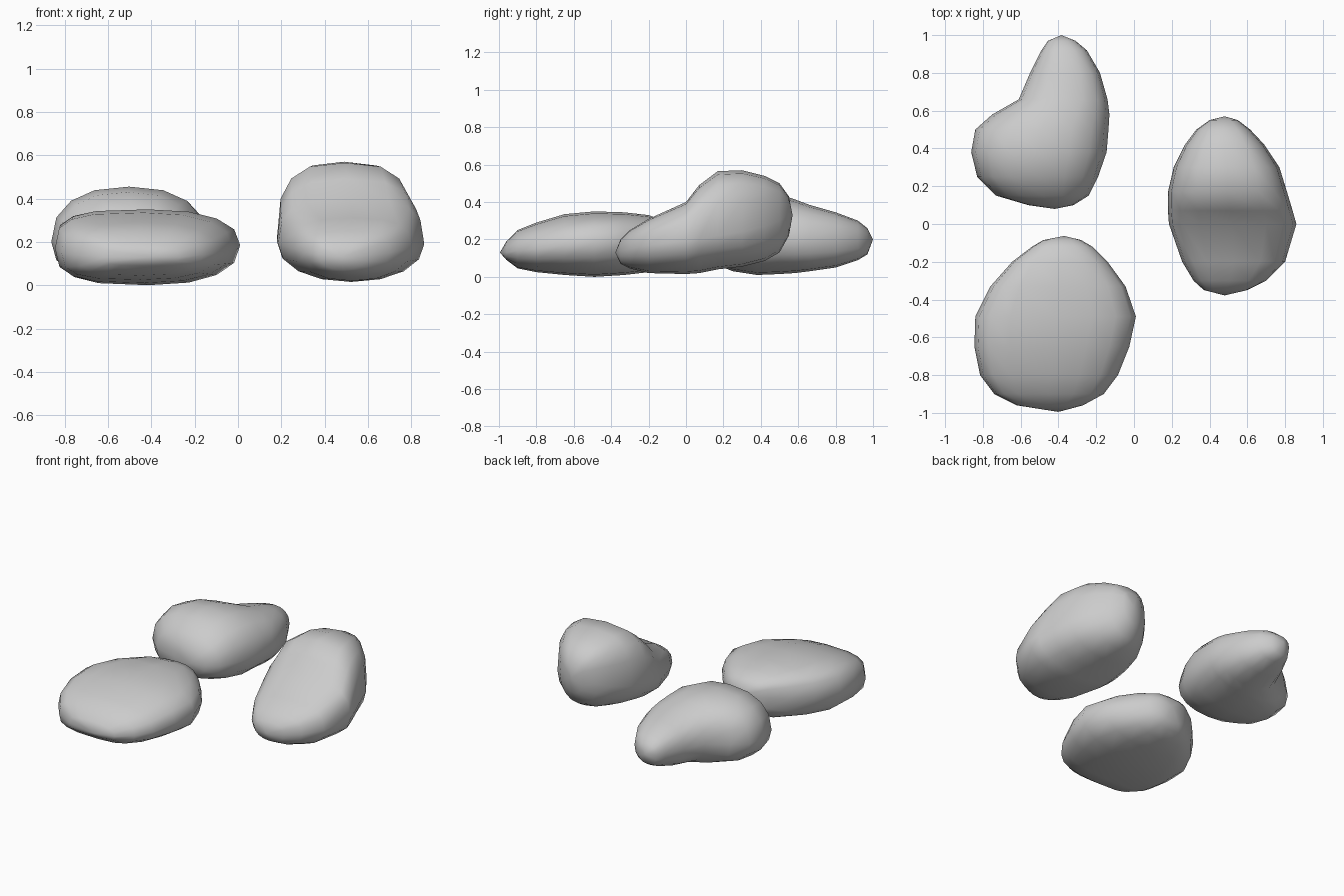
import bpy, bmesh, math

SEG = 16


def spow(v, p):
    return math.copysign(abs(v) ** p, v)


def stone(name, stations, start, end, power):
    """Loft superellipse sections along y.
    station: y, x_left, x_right, z_bottom, z_widest, z_top
    power: roundness for right-top, left-top, left-bottom, right-bottom quarter"""
    bm = bmesh.new()
    rings = []
    for y, xl, xr, zb, zm, zt in stations:
        ring = []
        for i in range(SEG):
            a = 2 * math.pi * i / SEG
            p = power[i * 4 // SEG]
            c, s = round(math.cos(a), 6), round(math.sin(a), 6)
            x = (xl + xr) / 2 + (xr - xl) / 2 * spow(c, p)
            z = zm + (zt - zm if s > 0 else zm - zb) * spow(s, p)
            ring.append(bm.verts.new((x, y, z)))
        rings.append(ring)
    for r0, r1 in zip(rings, rings[1:]):
        for i in range(SEG):
            j = (i + 1) % SEG
            bm.faces.new((r0[i], r0[j], r1[j], r1[i]))
    # Rounded ends close on a tip
    for ring, tip in ((rings[0], start), (rings[-1], end)):
        v = bm.verts.new(tip)
        for i in range(SEG):
            bm.faces.new((ring[i], ring[(i + 1) % SEG], v))
    bmesh.ops.recalc_face_normals(bm, faces=bm.faces)
    for f in bm.faces:
        f.smooth = True
    me = bpy.data.meshes.new(name)
    bm.to_mesh(me)
    bm.free()
    ob = bpy.data.objects.new(name, me)
    bpy.context.collection.objects.link(ob)
    return ob


# Broad flat stone, blunt on the left
stone("flat_stone", [
    (-.96, -.62, -.27, .09, .13, .19),
    (-.90, -.74, -.16, .045, .14, .25),
    (-.80, -.815, -.085, .025, .15, .29),
    (-.65, -.845, -.025, .01, .17, .335),
    (-.49, -.84, .01, 0, .185, .35),
    (-.33, -.76, -.045, .01, .19, .345),
    (-.20, -.645, -.14, .025, .19, .33),
    (-.12, -.54, -.22, .06, .20, .30),
    (-.085, -.48, -.28, .10, .20, .27),
], (-.40, -.995, .13), (-.37, -.063, .20), (.85, .6, .65, .85))

# Bean-shaped stone with a hollow on its back left
stone("bent_stone", [
    (.10, -.56, -.32, .12, .20, .29),
    (.15, -.73, -.24, .07, .20, .36),
    (.25, -.83, -.19, .03, .20, .43),
    (.38, -.862, -.145, .01, .20, .455),
    (.50, -.84, -.135, .015, .20, .44),
    (.58, -.75, -.13, .02, .20, .415),
    (.66, -.61, -.14, .03, .20, .385),
    (.80, -.55, -.18, .05, .20, .345),
    (.92, -.49, -.25, .09, .20, .30),
    (.97, -.455, -.31, .12, .20, .26),
], (-.42, .08, .20), (-.385, 1.0, .20), (.85, .85, .85, .85))

# Tall stone, humped at the back and sloping to the front
stone("humped_stone", [
    (-.35, .37, .60, .07, .14, .20),
    (-.30, .315, .70, .045, .15, .25),
    (-.20, .255, .80, .02, .17, .31),
    (0, .185, .86, .015, .19, .40),
    (.07, .18, .84, .02, .20, .49),
    (.17, .18, .81, .04, .22, .565),
    (.30, .21, .77, .055, .24, .57),
    (.42, .27, .69, .085, .27, .54),
    (.50, .33, .615, .13, .30, .50),
    (.55, .40, .55, .22, .34, .43),
], (.48, -.378, .13), (.48, .57, .33), (.68, .68, .95, .95))
